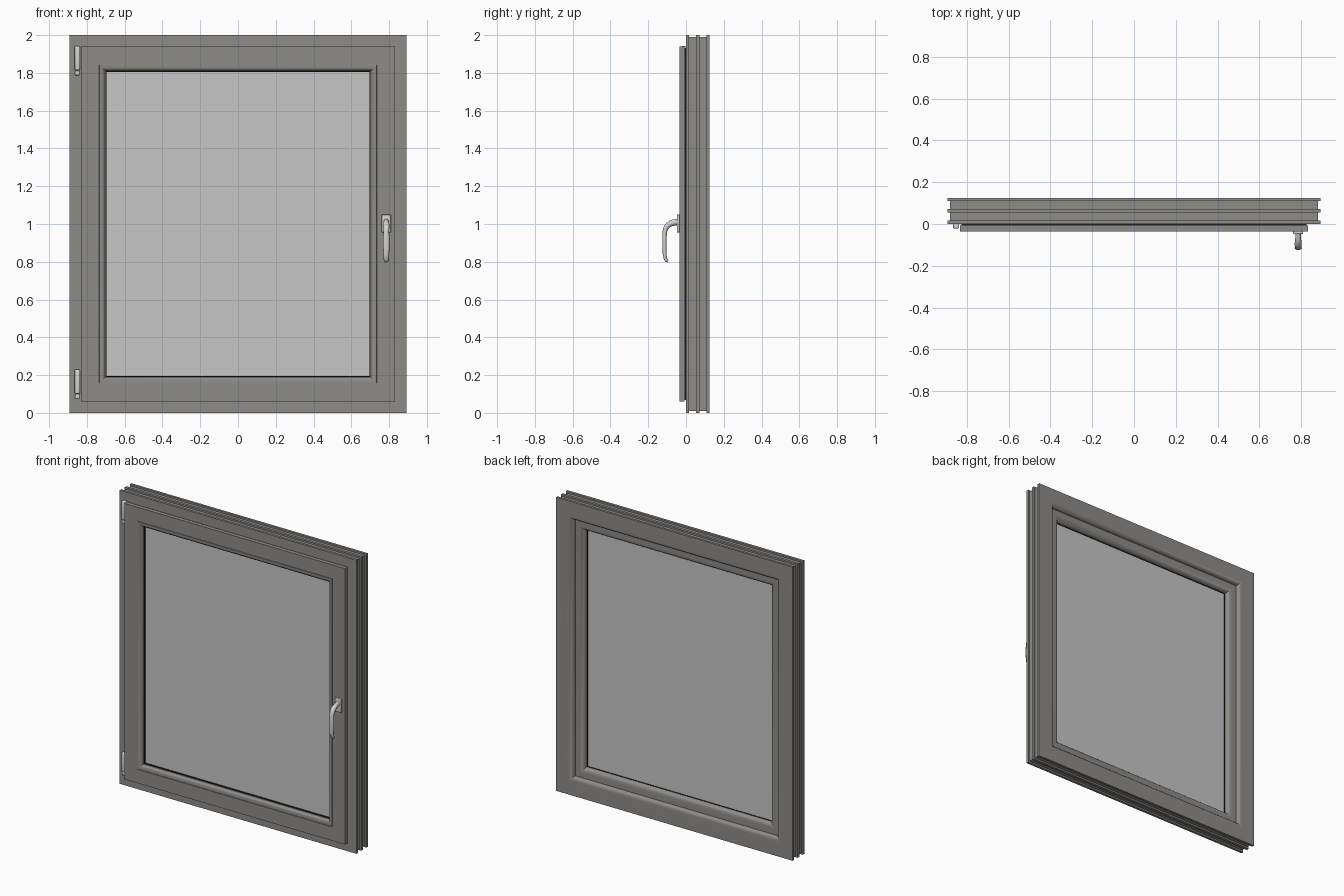
import bpy, bmesh, math
from mathutils import Vector

if "Cube" in bpy.data.objects:
    bpy.data.objects.remove(bpy.data.objects["Cube"])

W, H = 0.892, 2.0   # half width and height of the outer frame


def material(name, rgb):
    m = bpy.data.materials.new(name)
    m.diffuse_color = (*rgb, 1)
    m.use_nodes = True
    m.node_tree.nodes["Principled BSDF"].inputs["Base Color"].default_value = m.diffuse_color
    return m


GREY = material("warm_grey_frame", (0.27, 0.262, 0.25))
GLASS = material("pale_glass", (0.57, 0.57, 0.57))
METAL = material("light_metal", (0.66, 0.65, 0.63))
BLACK = material("black_rubber", (0.012, 0.012, 0.012))


def finish(bm, name, mat, smooth=None):
    bmesh.ops.recalc_face_normals(bm, faces=bm.faces)
    me = bpy.data.meshes.new(name)
    bm.to_mesh(me)
    bm.free()
    me.materials.append(mat)
    ob = bpy.data.objects.new(name, me)
    bpy.context.collection.objects.link(ob)
    if smooth:
        bpy.ops.object.select_all(action='DESELECT')
        ob.select_set(True)
        bpy.context.view_layer.objects.active = ob
        bpy.ops.object.shade_smooth_by_angle(angle=math.radians(smooth))
    return ob


def arc(d0, y0, d1, y1, n=6, bulge_first_d=True):
    """Quarter-ellipse points from (d0, y0) to (d1, y1)."""
    pts = []
    for i in range(n + 1):
        a = math.pi / 2 * i / n
        s, c = math.sin(a), 1 - math.cos(a)
        u, v = (s, c) if bulge_first_d else (c, s)
        pts.append((d0 + (d1 - d0) * u, y0 + (y1 - y0) * v))
    return pts


def mitred_frame(name, profile, mat, smooth=None):
    """Sweep a closed (inset, y) profile round the rectangle with mitred corners."""
    bm = bmesh.new()
    rings = []
    for d, y in profile:
        x = W - d
        rings.append([bm.verts.new(p) for p in
                      ((-x, y, d), (x, y, d), (x, y, H - d), (-x, y, H - d))])
    for i, a in enumerate(rings):
        b = rings[(i + 1) % len(rings)]
        for k in range(4):
            j = (k + 1) % 4
            bm.faces.new((a[k], a[j], b[j], b[k]))
    return finish(bm, name, mat, smooth)


def box(name, lo, hi, mat, bevel=0.0):
    bm = bmesh.new()
    bmesh.ops.create_cube(bm, size=1)
    for v in bm.verts:
        v.co = Vector([(a + b) / 2 + c * (b - a) for a, b, c in zip(lo, hi, v.co)])
    if bevel:
        bmesh.ops.bevel(bm, geom=bm.edges[:], offset=bevel, segments=3,
                        profile=0.5, affect='EDGES')
    return finish(bm, name, mat, 40 if bevel else None)


# Outer frame: grooved outer edge, rounded chamfer on the back
mitred_frame("outer_frame", [
    (0, 0), (0, 0.017), (0.011, 0.017), (0.011, 0.054), (0, 0.054), (0, 0.072),
    (0.011, 0.072), (0.011, 0.109), (0, 0.109), (0, 0.125),
    *arc(0.098, 0.125, 0.125, 0.1), (0.125, 0.045), (0.09, 0.045), (0.09, 0)],
    GREY, 35)

# Opening sash: overlaps the frame in front, curves down to the glass behind
mitred_frame("sash", [
    (0.06, -0.035), (0.06, -0.008), (0.085, -0.008), (0.085, 0.05), (0.122, 0.05),
    (0.122, 0.096), *arc(0.158, 0.096, 0.192, 0.064),
    (0.192, 0.0), (0.154, 0.0), (0.154, -0.035)], GREY, 35)

# Glazing bead with rounded face
mitred_frame("glazing_bead", [
    (0.154, 0.0), (0.154, -0.031), (0.157, -0.031), (0.158, -0.035),
    *arc(0.163, -0.035, 0.189, -0.013), (0.191, -0.012), (0.191, 0.0)], GREY, 35)

# Rubber seals: between sash and frame, and either side of the glass
mitred_frame("sash_seal", [(0.067, -0.008), (0.067, 0.0), (0.085, 0.0), (0.085, -0.008)], BLACK)
for side, y0, y1 in (("front", -0.01, 0.004), ("back", 0.056, 0.064)):
    mitred_frame("glass_seal_" + side,
                 [(0.187, y0), (0.195, y0), (0.195, y1), (0.187, y1)], BLACK)

# Glass unit
box("glass_pane", (-W + 0.19, 0.0, 0.19), (W - 0.19, 0.06, H - 0.19), GLASS)

# Hinges: a knuckle and a longer barrel cover each
for label, z0, z1 in (("lower", 0.075, 0.23), ("upper", 1.787, 1.943)):
    zs = z0 + 0.025
    box(label + "_hinge_cover", (-0.865, -0.022, zs + 0.002), (-0.836, 0.002, z1), METAL, 0.006)
    box(label + "_hinge_knuckle", (-0.863, -0.020, z0), (-0.838, 0.002, zs), METAL, 0.005)

# Handle base plate
HX = 0.785
box("handle_plate", (HX - 0.024, -0.048, 0.955), (HX + 0.024, -0.034, 1.05), METAL, 0.004)

# Handle lever: elliptical sections (y, z, half width, half thickness) along a bent path
path = [(-0.045, 1.010, 0.014, 0.018), (-0.060, 1.009, 0.013, 0.017),
        (-0.078, 1.004, 0.015, 0.016), (-0.094, 0.995, 0.017, 0.015),
        (-0.106, 0.980, 0.016, 0.013), (-0.112, 0.960, 0.015, 0.012),
        (-0.114, 0.925, 0.017, 0.011), (-0.114, 0.880, 0.017, 0.011),
        (-0.113, 0.840, 0.015, 0.010), (-0.109, 0.817, 0.014, 0.009),
        (-0.102, 0.805, 0.013, 0.008), (-0.096, 0.801, 0.010, 0.005)]
bm = bmesh.new()
rings = []
N = 16
for i, (y, z, hw, ht) in enumerate(path):
    p, q = path[max(i - 1, 0)], path[min(i + 1, len(path) - 1)]
    t = Vector((q[0] - p[0], q[1] - p[1])).normalized()
    rings.append([bm.verts.new((HX + hw * math.cos(a),
                                y - t.y * ht * math.sin(a),
                                z + t.x * ht * math.sin(a)))
                  for a in (2 * math.pi * k / N for k in range(N))])
for a, b in zip(rings, rings[1:]):
    for k in range(N):
        j = (k + 1) % N
        bm.faces.new((a[k], a[j], b[j], b[k]))
bm.faces.new(rings[0])
bm.faces.new(rings[-1])
finish(bm, "handle_lever", METAL, 50)
